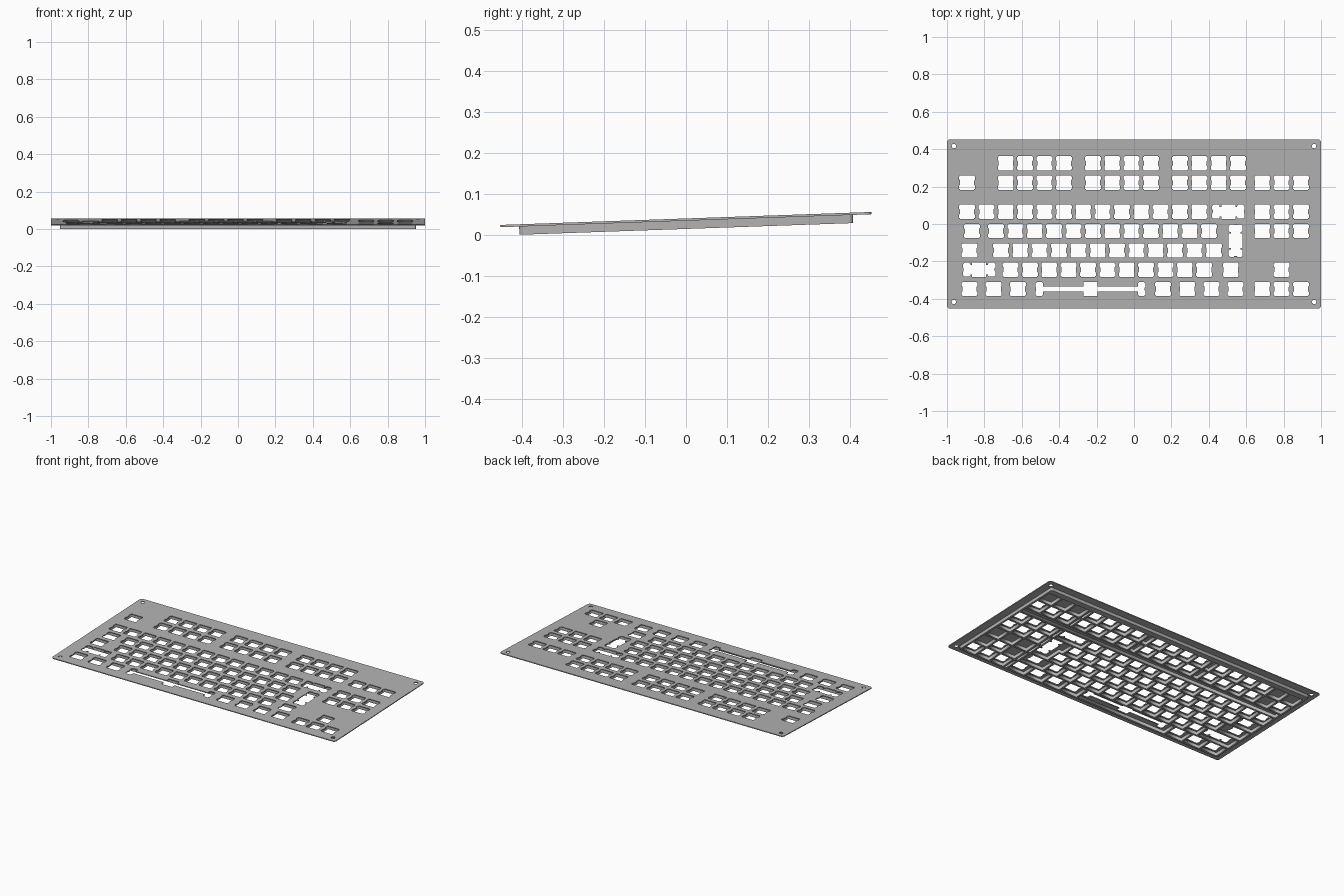
import bpy
from math import sin, cos, pi, radians

if "Cube" in bpy.data.objects:
    bpy.data.objects.remove(bpy.data.objects["Cube"])

U = 0.1035             # key pitch
MM = U / 19.05         # one millimetre in model units
WALL = 0.012           # rib thickness
LEFT = -9.125 * U      # left edge of the key field
FRONT_ROW = -0.348     # centre line of the front key row
TILT = radians(2)
HEIGHT = 0.0345

grey = bpy.data.materials.new("light_grey")
grey.use_nodes = True
colour = (0.45, 0.45, 0.45, 1)
grey.diffuse_color = colour
grey.node_tree.nodes["Principled BSDF"].inputs["Base Color"].default_value = colour


# Outline helpers
def mirrored(quarter):
    """Complete an outline from its first quadrant."""
    back = quarter[::-1]
    return (quarter + [(-x, y) for x, y in back]
            + [(-x, -y) for x, y in quarter] + [(x, -y) for x, y in back])


def rounded(hx, hy, r, steps=6):
    arc = [pi / 2 * i / steps for i in range(steps + 1)]
    return mirrored([(hx - r + r * cos(a), hy - r + r * sin(a)) for a in arc])


def circle(r, n=20):
    return [(r * cos(2 * pi * i / n), r * sin(2 * pi * i / n)) for i in range(n)]


def box(x0, x1, y0, y1):
    return [(x0, y0), (x1, y0), (x1, y1), (x0, y1)]


def moved(pts, x, y, scale=1):
    return [(px * scale + x, py * scale + y) for px, py in pts]


def sheet(name, outlines, z0, z1):
    """Extrude an outer outline with holes into a tilted solid."""
    curve = bpy.data.curves.new(name, 'CURVE')
    curve.dimensions = '2D'
    curve.fill_mode = 'BOTH'
    curve.extrude = (z1 - z0) / 2
    for pts in outlines:
        spline = curve.splines.new('POLY')
        spline.points.add(len(pts) - 1)
        for p, (x, y) in zip(spline.points, pts):
            p.co = (x, y, 0, 1)
        spline.use_cyclic_u = True
    obj = bpy.data.objects.new(name, curve)
    bpy.context.collection.objects.link(obj)
    mid = (z0 + z1) / 2
    obj.location = (0, -mid * sin(TILT), HEIGHT + mid * cos(TILT))
    obj.rotation_euler.x = TILT
    bpy.ops.object.select_all(action='DESELECT')
    obj.select_set(True)
    bpy.context.view_layer.objects.active = obj
    bpy.ops.object.convert(target='MESH')
    obj = bpy.context.object
    obj.data.materials.clear()
    obj.data.materials.append(grey)
    return obj


# Cutout shapes in millimetres
switch = mirrored([(7, 2.2), (7.8, 3), (7.8, 6), (7, 6.5), (7, 7)])


def stabiliser(d, bar):
    return mirrored([(d + 3.4, 1.4), (d + 4.1, 2), (d + 4.1, 5.5), (d + 2.6, 6.9),
                     (d - 2.2, 6.9), (d - 3.4, 5.5), (d - 3.4, bar),
                     (7, bar), (7, 7)])


short_stabiliser = stabiliser(11.9, 4.6)
long_stabiliser = stabiliser(50, 2.5)
tall_stabiliser = [(-y, x) for x, y in short_stabiliser]
special = {2: short_stabiliser, 2.25: short_stabiliser, 6.25: long_stabiliser}

# Key rows from front to back: widths in key units, negative ones are blank
group = [1] * 4
nav = [-0.25, 1, 1, 1]
function_keys = group + [-0.5] + group + [-0.5] + group
rows = [
    (0, [1.25] * 3 + [6.25] + [1.25] * 4 + nav),
    (1, [2.25] + [1] * 11 + [1.75, -0.25, -1, 1, -1]),
    (2, [1.75] + [1] * 12 + ["enter", -0.25, -1, -1, -1]),
    (3, [1.5] + [1] * 12 + [None] + nav),
    (4, [1] * 13 + [2] + nav),
    (5.5, [1, -1] + function_keys + nav),
    (6.5, [-1, -1] + function_keys + [-0.25, -1, -1, -1]),
]

holes, pockets = [], []
half = U / 2 - WALL / 2
w = WALL / 2
for level, widths in rows:
    y = FRONT_ROW + level * U
    x = LEFT
    for width in widths:
        # Two-row L-shaped key
        if width == "enter":
            end = LEFT + 15 * U
            low, top = x + w, end - 1.5 * U + w
            holes.append(moved(tall_stabiliser, end - 0.625 * U, y + U / 2, MM))
            pockets.append([(low, y - half), (end - w, y - half),
                            (end - w, y + U + half), (top, y + U + half),
                            (top, y + U - half), (low, y + U - half)])
            x = end
            continue
        if width is None:
            x = LEFT + 15 * U
            continue
        span = abs(width) * U
        pockets.append(box(x + w, x + span - w, y - half, y + half))
        if width > 0:
            # The stepped key has its switch off centre
            centre = x + (0.625 * U if width == 1.75 and level == 2 else span / 2)
            holes.append(moved(special.get(width, switch), centre, y, MM))
        x += span

# Strip between the function rows and the main block
gap = FRONT_ROW + 4.75 * U
pockets.append(box(LEFT + w, -LEFT - w, gap - U / 4 + w, gap + U / 4 - w))

# Top plate with corner screw holes
screws = [moved(circle(0.012), sx * 0.963, sy * 0.417)
          for sx in (-1, 1) for sy in (-1, 1)]
sheet("switch_plate", [rounded(1.0, 0.453, 0.016)] + screws + holes, 0, 0.0055)

# Stiffening ribs under the plate
sheet("rib_frame", [rounded(0.951, 0.407, 0.01)] + pockets, -0.02, 0.0005)
